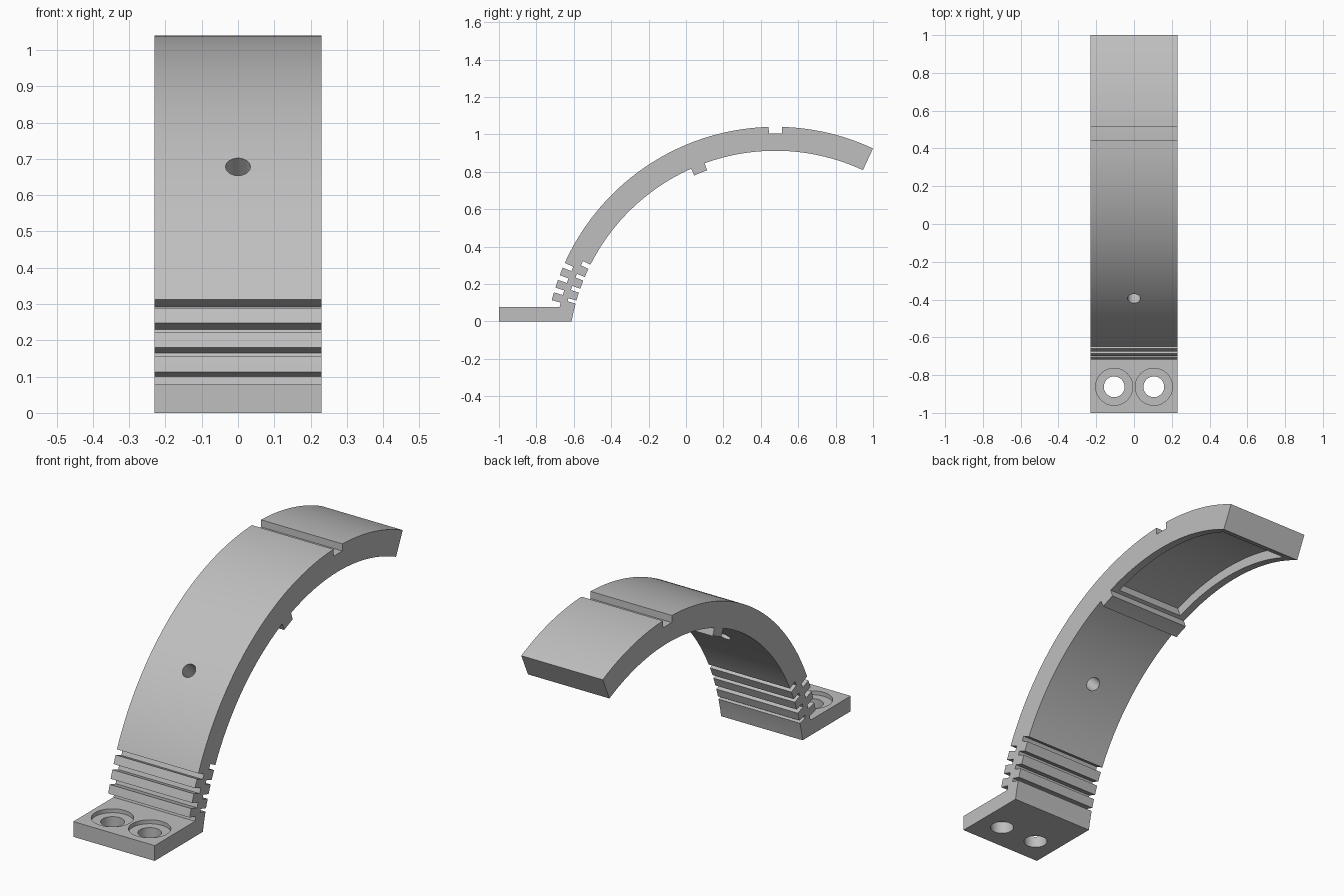
import bpy
import bmesh
from math import sin, cos, asin, sqrt, radians
from mathutils import Matrix, Vector

cube = bpy.data.objects.get("Cube")
if cube:
    bpy.data.objects.remove(cube, do_unlink=True)

CY, CZ = 0.478, -0.195             # arc centre
R_OUT, R_IN = 1.235, 1.107         # outer and inner arc radius
HALF = 0.23                        # half width
FOOT = 0.078                       # foot thickness
GROOVE_OUT, GROOVE_IN = R_OUT - 0.05, R_IN + 0.045

grey = bpy.data.materials.new("plain_grey")
grey.use_nodes = True
grey.diffuse_color = (0.52, 0.52, 0.52, 1)
grey.node_tree.nodes["Principled BSDF"].inputs["Base Color"].default_value = (0.52, 0.52, 0.52, 1)


def arc(r, a0, a1):
    """Points (y, z) on the arc, angles in degrees up from the front."""
    n = max(1, round(abs(a1 - a0)))
    angles = [radians(a0 + (a1 - a0) * i / n) for i in range(n + 1)]
    return [(CY - r * cos(a), CZ + r * sin(a)) for a in angles]


def extrude(name, profile, half):
    """Extrude a (y, z) profile along x."""
    bm = bmesh.new()
    face = bm.faces.new([bm.verts.new((-half, y, z)) for y, z in profile])
    ext = bmesh.ops.extrude_face_region(bm, geom=[face])
    verts = [v for v in ext["geom"] if isinstance(v, bmesh.types.BMVert)]
    bmesh.ops.translate(bm, verts=verts, vec=(2 * half, 0, 0))
    bmesh.ops.recalc_face_normals(bm, faces=bm.faces)
    return finish(name, bm)


def rod(name, radius, depth, matrix):
    bm = bmesh.new()
    bmesh.ops.create_cone(bm, cap_ends=True, segments=48, radius1=radius,
                          radius2=radius, depth=depth, matrix=matrix)
    return finish(name, bm)


def finish(name, bm):
    mesh = bpy.data.meshes.new(name)
    bm.to_mesh(mesh)
    bm.free()
    mesh.materials.append(grey)
    obj = bpy.data.objects.new(name, mesh)
    bpy.context.collection.objects.link(obj)
    return obj


# Foot and outer side, with ridges between the front grooves
profile = [(-1, 0), (-1, FOOT)]
a = asin((FOOT - CZ) / GROOVE_OUT)
profile.append((CY - GROOVE_OUT * cos(a), FOOT))
for i in range(3):
    low, high = 14.44 + 3.27 * i, 16.46 + 3.27 * i
    profile += arc(GROOVE_OUT, low, low) [:1]
    profile += arc(R_OUT, low, high)
    profile += arc(GROOVE_OUT, high, high)[:1]
profile += arc(GROOVE_OUT, 24.24, 24.24)[:1]

# Outer arc with the cross slot at its crown
profile += arc(R_OUT, 24.24, 88.33)
profile += arc(R_OUT - 0.036, 88.33, 91.67)
profile += arc(R_OUT, 91.67, 115)

# Inner arc with the rib
profile += arc(R_IN, 115, 70)
profile += arc(R_IN - 0.04, 70, 66)
profile += arc(R_IN, 66, 26.7)

# Inner ridges down to the sole
profile += arc(GROOVE_IN, 26.7, 26.7)[:1]
for i in range(3):
    high, low = 25.45 - 3.55 * i, 22.95 - 3.45 * i
    profile += arc(GROOVE_IN, high, high)[:1]
    profile += arc(R_IN, high, low)
    profile += arc(GROOVE_IN, low, low)[:1]
profile += arc(GROOVE_IN, 15.2, 15.2)[:1]
profile += arc(R_IN, 15.2, 10.145)

# Drop doubled points
clean = [p for i, p in enumerate(profile)
         if (Vector(p) - Vector(profile[i - 1])).length > 1e-4]
bracket = extrude("curved_bracket", clean, HALF)

# Cutters: underside pocket, arm hole, foot holes with counterbores
cutters = [extrude("pocket_cutter", arc(R_IN - 0.1, 71, 112) + arc(R_IN + 0.05, 112, 71), 0.19)]
mid = (R_OUT + R_IN) / 2 * sqrt(0.5)
cutters.append(rod("arm_hole_cutter", 0.034, 0.4,
                   Matrix.Translation((0, CY - mid, CZ + mid)) @ Matrix.Rotation(radians(45), 4, "X")))
for side, x in (("left", 0.105), ("right", -0.105)):
    cutters.append(rod(side + "_bolt_hole_cutter", 0.055, 0.3, Matrix.Translation((x, -0.862, 0))))
    cutters.append(rod(side + "_counterbore_cutter", 0.098, 0.1,
                       Matrix.Translation((x, -0.862, FOOT - 0.02 + 0.05))))

for cutter in cutters:
    mod = bracket.modifiers.new(cutter.name, "BOOLEAN")
    mod.operation = "DIFFERENCE"
    mod.solver = "EXACT"
    mod.object = cutter

# Apply the cuts, then remove the cutters
depsgraph = bpy.context.evaluated_depsgraph_get()
mesh = bpy.data.meshes.new_from_object(bracket.evaluated_get(depsgraph))
bracket.modifiers.clear()
bracket.data = mesh
for cutter in cutters:
    bpy.data.objects.remove(cutter, do_unlink=True)

bpy.ops.object.select_all(action="DESELECT")
bracket.select_set(True)
bpy.context.view_layer.objects.active = bracket
bpy.ops.object.shade_smooth_by_angle(angle=radians(25))
